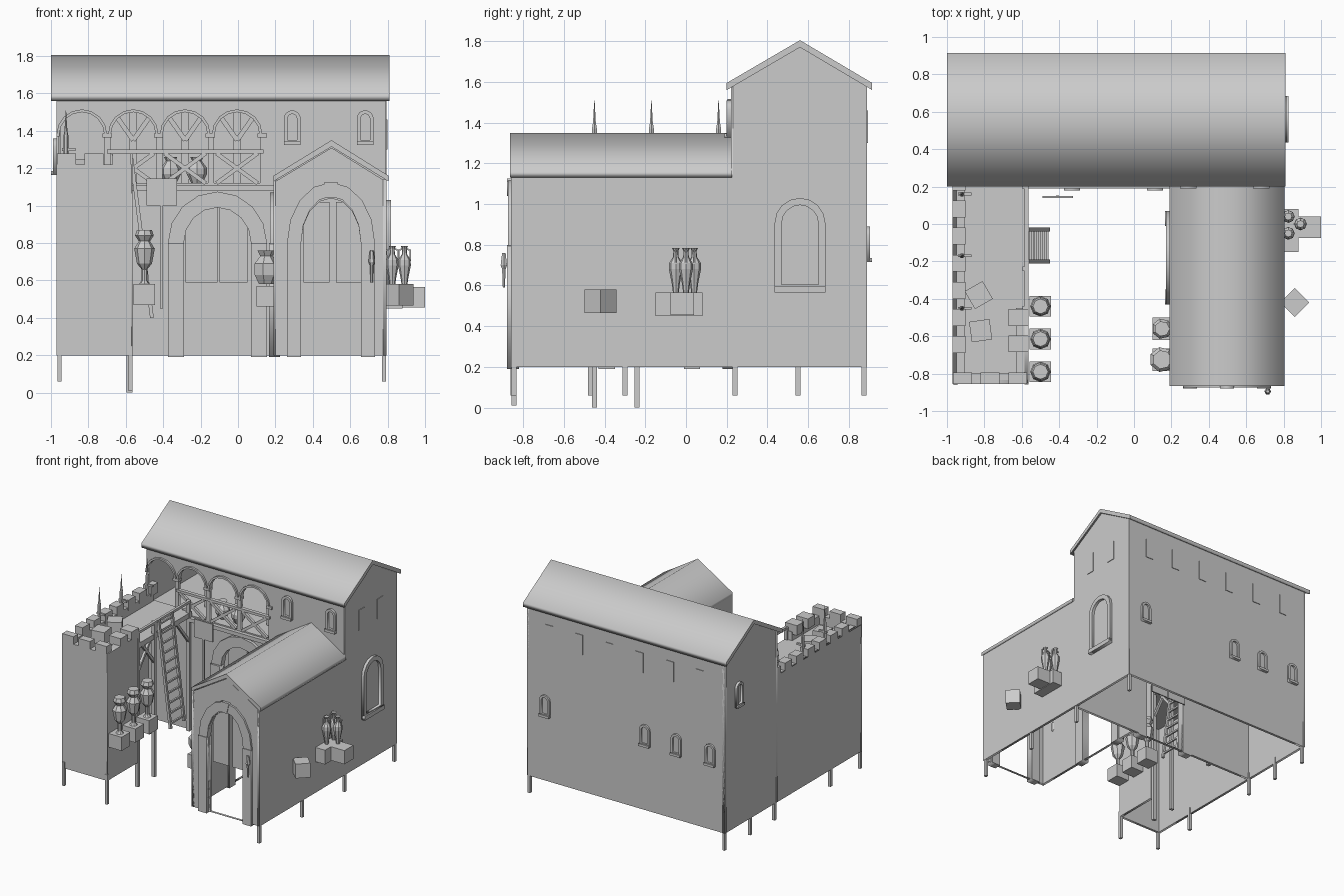
import bpy, math
from mathutils import Vector, Matrix

if "Cube" in bpy.data.objects:
    bpy.data.objects.remove(bpy.data.objects["Cube"])

FRONT = Matrix(((1, 0, 0), (0, 0, -1), (0, 1, 0)))   # profile (x, z)
SIDE = Matrix(((0, 0, 1), (1, 0, 0), (0, 1, 0)))     # profile (y, z)


def link(name, mesh):
    ob = bpy.data.objects.new(name, mesh)
    bpy.context.collection.objects.link(ob)
    return ob


def slab(name, outline, plane, at, thick=0.02, holes=()):
    """Flat profile with holes, extruded evenly about its plane."""
    cu = bpy.data.curves.new(name, 'CURVE')
    cu.dimensions, cu.fill_mode, cu.extrude = '2D', 'BOTH', thick / 2
    for loop in (outline, *holes):
        sp = cu.splines.new('POLY')
        sp.points.add(len(loop) - 1)
        for p, (u, v) in zip(sp.points, loop):
            p.co = (u, v, 0, 1)
        sp.use_cyclic_u = True
    tmp = link(name + "_curve", cu)
    bpy.context.view_layer.update()
    mesh = bpy.data.meshes.new_from_object(tmp.evaluated_get(bpy.context.evaluated_depsgraph_get()))
    bpy.data.objects.remove(tmp)
    mesh.transform(plane.to_4x4())
    mesh.transform(Matrix.Translation((0, at, 0) if plane is FRONT else (at, 0, 0)))
    return link(name, mesh)


def box(name, x0, x1, y0, y1, z0, z1, turn=0):
    c = Vector(((x0 + x1) / 2, (y0 + y1) / 2, (z0 + z1) / 2))
    v = [(x - c.x, y - c.y, z - c.z) for x in (x0, x1) for y in (y0, y1) for z in (z0, z1)]
    f = [(0, 1, 3, 2), (4, 6, 7, 5), (0, 4, 5, 1), (2, 3, 7, 6), (0, 2, 6, 4), (1, 5, 7, 3)]
    me = bpy.data.meshes.new(name)
    me.from_pydata(v, [], f)
    ob = link(name, me)
    ob.location, ob.rotation_euler.z = c, math.radians(turn)
    return ob


def bar(name, a, b, w=0.02):
    a, b = Vector(a), Vector(b)
    h = (b - a).length / 2
    ob = box(name, -w / 2, w / 2, -w / 2, w / 2, -h, h)
    ob.location = (a + b) / 2
    ob.rotation_euler = (b - a).to_track_quat('Z', 'Y').to_euler()
    return ob


def lathe(name, prof, x, y, sides=8):
    v = [(x + r * math.cos(2 * math.pi * i / sides), y + r * math.sin(2 * math.pi * i / sides), z)
         for r, z in prof for i in range(sides)]
    f = [(k * sides + i, k * sides + (i + 1) % sides, (k + 1) * sides + (i + 1) % sides, (k + 1) * sides + i)
         for k in range(len(prof) - 1) for i in range(sides)]
    f += [tuple(range(sides))[::-1], tuple(range((len(prof) - 1) * sides, len(prof) * sides))]
    me = bpy.data.meshes.new(name)
    me.from_pydata(v, [], f)
    return link(name, me)


def arch(c, hw, z0, spring, rise, n=8):
    top = [(c + hw * math.cos(math.pi * i / n), spring + rise * math.sin(math.pi * i / n)) for i in range(n + 1)]
    return [(c + hw, z0)] + top + [(c - hw, z0)]


def door_frame(name, plane, at, c, hw, rise, w, out):
    slab(name + "_ring", arch(c, hw + w, 0.795, 0.8, rise + w) + arch(c, hw, 0.795, 0.8, rise)[::-1],
         plane, at, 0.05)
    for s in (-1, 1):
        u = c + s * (hw + w / 2)
        slab(name + "_jamb", [(u - w / 2, 0.19), (u + w / 2, 0.19), (u + w / 2, 0.8), (u - w / 2, 0.8)],
             plane, at + out, 0.06)


def window(name, plane, at, c, z0, z1, hw, w, thick=0.03):
    ri = hw - w
    slab(name + "_frame", arch(c, hw, z0, z1 - hw, hw), plane, at, thick,
         [arch(c, ri, z0 + w, z1 - hw, ri)])
    slab(name + "_sill", [(c - hw, z0 - .005), (c + hw, z0 - .005), (c + hw, z0 + w * .8), (c - hw, z0 + w * .8)],
         plane, at, thick + 0.02)


def rect(a, b, c, d):
    return [(a, c), (b, c), (b, d), (a, d)]


# main hall walls
loggia = (-0.835, -0.56, -0.283, -0.005)
slab("hall_front", rect(-.97, .79, .2, 1.58), FRONT, .23, .02,
     [arch(-.11, .18, .202, .8, .19)] + [arch(c, .122, 1.12, 1.38, .12) for c in loggia])
slab("hall_back", rect(-.97, .79, .2, 1.58), FRONT, .88)
gable = [(.89, .2), (.89, 1.585), (.56, 1.775), (.23, 1.585)]
slab("left_outer_wall", gable + [(.23, 1.22), (-.85, 1.22), (-.85, .2)], SIDE, -.96)
slab("right_outer_wall", gable + [(.23, 1.14), (-.86, 1.14), (-.86, .2)], SIDE, .785)
slab("hall_roof", [(.2, 1.56), (.2, 1.595), (.56, 1.805), (.915, 1.595), (.915, 1.56), (.56, 1.77)],
     SIDE, -.095, 1.81)
box("loggia_floor", -.95, .78, .24, .87, 1.08, 1.12)

# right wing
slab("wing_front", [(.2, .2), (.79, .2), (.79, 1.13), (.5, 1.31), (.2, 1.13)], FRONT, -.85, .02,
     [arch(.497, .16, .202, .8, .24)])
slab("wing_inner_wall", rect(-.86, .23, .2, 1.14), SIDE, .2, .02, [arch(-.18, .17, .202, .8, .19)])
slab("wing_roof", [(.19, 1.13), (.19, 1.16), (.5, 1.35), (.805, 1.16), (.805, 1.13), (.5, 1.315)],
     FRONT, -.32, 1.09)

# doorways and their hanging leaves
door_frame("hall_door", FRONT, .22, -.11, .18, .19, .085, -.01)
door_frame("wing_door", FRONT, -.85, .497, .16, .25, .075, 0)
door_frame("side_door", SIDE, .195, -.18, .17, .19, .08, 0)
slab("keystone", [(.48, 1.04), (.515, 1.04), (.535, 1.125), (.46, 1.125)], FRONT, -.85, .06)
for a, b, y in ((-.28, -.11, .27), (-.1, .05, .27), (.35, .49, -.82), (.525, .66, -.82)):
    box("door_leaf", a, b, y, y + .01, .59, 1.02)
lathe("wall_torch", [(.006, .59), (.01, .68), (.018, .7), (.01, .76)], .715, -.895, 6)

# windows
for x in (.29, .68):
    window("front_window", FRONT, .215, x, 1.33, 1.51, .045, .02)
for x in (.63, -.26, -.54, -.84):
    window("back_window", FRONT, .89, x, .72, .89, .045, .018)
window("side_window", SIDE, .797, .56, .57, 1.03, .125, .035, .04)
window("left_window", SIDE, -.975, .72, 1.17, 1.36, .045, .018)
for x in (.59, .33, .06, -.21, -.48, -.75):
    box("back_slot", x - .035, x + .035, .885, .895, 1.3, 1.46)
for y in (.43, .67):
    box("side_slot", .79, .8, y - .035, y + .035, 1.3, 1.46)

# loggia balustrade, arch rims and roof struts
box("loggia_ledge", -.57, .19, .19, .24, 1.08, 1.11)
for c in loggia:
    slab("loggia_rim", arch(c, .135, 1.37, 1.38, .135) + arch(c, .12, 1.37, 1.38, .12)[::-1], FRONT, .225, .04)
    box("column_cap", c + .11, c + .16, .205, .25, 1.365, 1.385)
for c in loggia[1:]:
    box("handrail", c - .14, c + .14, .21, .24, 1.28, 1.3)
    for s in (-1, 1):
        bar("rail_cross", (c - .11 * s, .22, 1.12), (c + .11 * s, .22, 1.28), .022)
        bar("roof_strut", (c, .4, 1.35), (c + .12 * s, .4, 1.52), .025)
    box("roof_post", c - .02, c + .02, .4, .43, 1.12, 1.6)
for x in (-.36, -.22):
    lathe("loggia_jar", [(.03, 1.12), (.055, 1.17), (.055, 1.2), (.025, 1.24), (.035, 1.26)], x, .32)

# left tower and walkway
slab("tower_front", rect(-.97, -.57, .2, 1.22), FRONT, -.845)
slab("tower_inner_wall", rect(-.85, -.47, .2, 1.22), SIDE, -.575)
box("walkway", -.96, -.57, -.84, .23, 1.11, 1.15)
box("parapet_front", -.97, -.57, -.85, -.8, 1.12, 1.22)
box("parapet_inner", -.63, -.57, -.85, -.45, 1.12, 1.22)
box("parapet_outer", -.965, -.905, -.85, .22, 1.12, 1.22)
for x in (-.917, -.77, -.622):
    box("front_merlon", x - .05, x + .05, -.855, -.795, 1.2, 1.28)
for y in (-.64, -.5):
    box("inner_merlon", -.67, -.565, y - .045, y + .045, 1.2, 1.28)
for i in range(7):
    box("outer_merlon", -.97, -.9, -.69 + i * .145, -.6 + i * .145, 1.2, 1.28)
for y, z in ((-.45, 0), (-.24, 0), (.2, .2)):
    box("walkway_post", -.595, -.565, y - .012, y + .012, z, 1.25)
for a, b in ((-.45, -.3), (-.24, -.39), (.2, .05)):
    bar("walkway_brace", (-.58, a, .92), (-.58, b, 1.11))
bar("walkway_rail", (-.575, -.45, 1.24), (-.575, .2, 1.24))
for y in (-.45, -.17, .16):
    lathe("spear", [(.014, 1.15), (.014, 1.37), (.008, 1.4), (.001, 1.51)], -.92, y, 6)
    bar("spear_peg", (-.94, y, 1.3), (-.87, y, 1.3), .015)
box("walkway_crate", -.885, -.775, -.435, -.325, 1.15, 1.25, 30)
box("walkway_crate", -.875, -.765, -.625, -.515, 1.15, 1.25, 8)

# ladder
for y in (-.2, -.03):
    bar("ladder_rail", (-.46, y, .4), (-.57, y, 1.25), .02)
for i in range(11):
    t = (i + .5) / 11
    x, z = -.46 - .11 * t, .4 + .85 * t
    bar("ladder_rung", (x, -.2, z), (x, -.03, z), .014)

# sign board on a post
box("sign_board", -.49, -.325, .14, .15, 1.0, 1.145)
box("sign_post", -.416, -.402, .14, .152, .45, 1.0)

# corner and wall stakes below the shell
for x, y in ((-.955, -.85), (-.955, -.47), (-.955, .24), (-.955, .55), (-.955, .875), (.78, .875),
             (.78, .24), (.78, -.3), (.78, -.845), (-.575, -.845)):
    z = .01 if x == -.575 else .06
    box("stake", x - .011, x + .011, y - .012, y + .012, z, .25)

# busts on crates, left of the court
for y in (-.44, -.615, -.79):
    box("left_crate", -.56, -.445, y - .055, y + .055, .47, .58)
    lathe("tall_jar", [(.03, .58), (.015, .6), (.015, .66), (.04, .69), (.055, .77), (.03, .81),
                       (.05, .84), (.04, .87), (.025, .87)], -.5, y)

# squat jars, right of the court
for y, r in ((-.56, .055), (-.725, .068)):
    box("court_crate", .1, .195, y - .06, y + .06, .46, .57)
    lathe("squat_jar", [(.6 * r, .58), (r, .63), (r, .69), (.5 * r, .73), (.75 * r, .76)], .15, y, 7)

# amphorae and crates outside the right wall
box("outer_crate", .79, .88, -.15, -.03, .45, .565)
box("outer_crate", .79, .88, -.03, .08, .45, .565)
box("outer_crate", .88, 1.0, -.075, .04, .455, .565)
box("turned_crate", .805, .915, -.475, -.365, .465, .58, 45)
for x, y in ((.825, .04), (.825, -.05), (.89, 0)):
    lathe("amphora", [(.014, .565), (.02, .61), (.034, .68), (.033, .71), (.014, .74), (.012, .77),
                      (.02, .785)], x, y)
    for s in (-1, 1):
        bar("amphora_handle", (x + s * .012, y, .77), (x + s * .032, y, .76), .008)
        bar("amphora_handle", (x + s * .032, y, .765), (x + s * .03, y, .705), .008)
